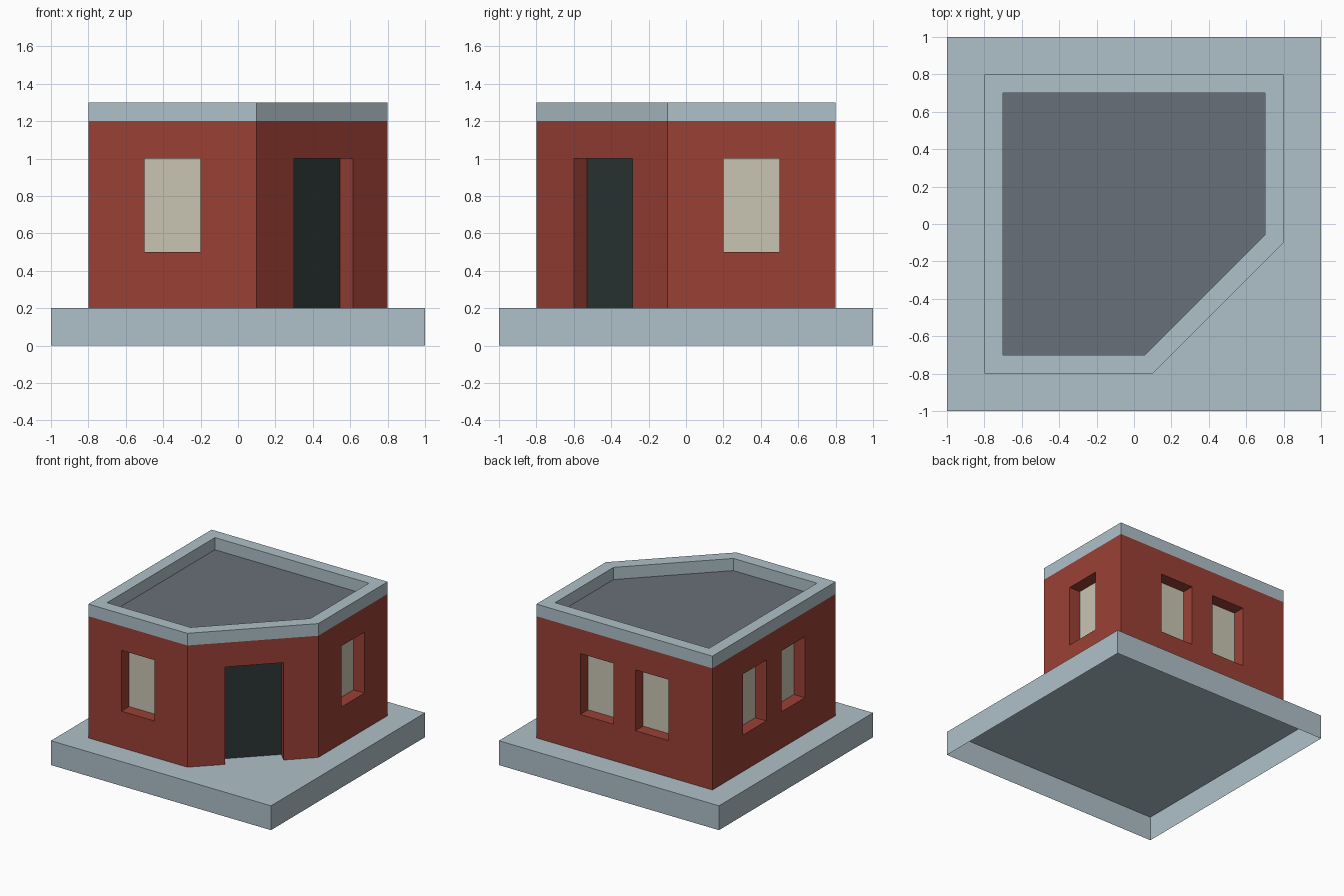
import bpy, bmesh
from mathutils import Vector

if "Cube" in bpy.data.objects:
    bpy.data.objects.remove(bpy.data.objects["Cube"])


def material(name, hex_code):
    def lin(c):
        return c / 12.92 if c <= 0.04045 else ((c + 0.055) / 1.055) ** 2.4
    m = bpy.data.materials.new(name)
    rgb = [lin(int(hex_code[i:i + 2], 16) / 255) for i in (0, 2, 4)]
    m.diffuse_color = (*rgb, 1)
    m.use_nodes = True
    m.node_tree.nodes["Principled BSDF"].inputs["Base Color"].default_value = m.diffuse_color
    return m


STONE = material("pale blue stone", "AFC1C9")
BRICK = material("red brick", "9A4035")
ROOF = material("dark grey roof", "697078")
GLASS = material("cream window", "C9C5B3")
DOOR = material("black door", "2C3535")

BASE_Z, WALL_Z, TOP_Z, DEPTH = 0.2, 1.2, 1.3, 0.1
OUTER = [(-0.8, -0.8), (0.1, -0.8), (0.8, -0.1), (0.8, 0.8), (-0.8, 0.8)]
INNER = [(-0.7, -0.7), (0.059, -0.7), (0.7, -0.059), (0.7, 0.7), (-0.7, 0.7)]


def finish(bm, name, *mats):
    bmesh.ops.remove_doubles(bm, verts=bm.verts[:], dist=1e-5)
    mesh = bpy.data.meshes.new(name)
    bm.to_mesh(mesh)
    bm.free()
    for m in mats:
        mesh.materials.append(m)
    ob = bpy.data.objects.new(name, mesh)
    bpy.context.collection.objects.link(ob)


def add_face(bm, pts, mat=0):
    f = bm.faces.new([bm.verts.new(p) for p in pts])
    f.material_index = mat


def edges_of(loop):
    return zip(loop, loop[1:] + loop[:1])


# Base slab, open underneath
bm = bmesh.new()
bmesh.ops.create_cube(bm, size=2)
for v in bm.verts:
    v.co.z = BASE_Z if v.co.z > 0 else 0
bmesh.ops.delete(bm, geom=[f for f in bm.faces if f.normal.z < -0.5],
                 context='FACES_ONLY')
finish(bm, "base_slab", STONE)


def build_wall(name, a, b, openings):
    """Wall from a to b; each opening (s0, s1, z0, z1, material) is recessed."""
    bm = bmesh.new()
    a, b = Vector((*a, 0)), Vector((*b, 0))
    length = (b - a).length
    d = (b - a) / length
    n = Vector((d.y, -d.x, 0))

    def rect(s0, s1, z0, z1, back=0.0):
        return [a + d * s - n * back + Vector((0, 0, z))
                for s, z in ((s0, z0), (s1, z0), (s1, z1), (s0, z1))]

    cols = sorted({0, length, *(s for o in openings for s in o[:2])})
    rows = sorted({BASE_Z, WALL_Z, *(z for o in openings for z in o[2:4])})
    for s0, s1 in zip(cols, cols[1:]):
        for z0, z1 in zip(rows, rows[1:]):
            if not any(o[:4] == (s0, s1, z0, z1) for o in openings):
                add_face(bm, rect(s0, s1, z0, z1))
    # Reveals and recessed panes
    for s0, s1, z0, z1, mat in openings:
        p, q = rect(s0, s1, z0, z1), rect(s0, s1, z0, z1, DEPTH)
        for i in range(4):
            if i == 0 and z0 == BASE_Z:
                continue  # door niche stands directly on the slab
            j = (i + 1) % 4
            add_face(bm, [p[i], p[j], q[j], q[i]])
        add_face(bm, q, mat)
    finish(bm, name, BRICK, GLASS, DOOR)


def window(s):
    return (s, s + 0.3, 0.5, 1.0, 1)


# Brick walls, counter-clockwise from the front
walls = {
    "front_wall": [window(0.3)],
    "corner_door_wall": [(0.283, 0.728, BASE_Z, 1.0, 2)],
    "right_wall": [window(0.3)],
    "back_wall": [window(0.4), window(0.9)],
    "left_wall": [window(0.4), window(0.9)],
}
for (name, openings), (a, b) in zip(walls.items(), edges_of(OUTER)):
    build_wall(name, a, b, openings)

# Parapet: outer band, top rim and inner band
bm = bmesh.new()
for (a, b), (c, d) in zip(edges_of(OUTER), edges_of(INNER)):
    add_face(bm, [(*a, WALL_Z), (*b, WALL_Z), (*b, TOP_Z), (*a, TOP_Z)])
    add_face(bm, [(*a, TOP_Z), (*b, TOP_Z), (*d, TOP_Z), (*c, TOP_Z)])
    add_face(bm, [(*d, WALL_Z), (*c, WALL_Z), (*c, TOP_Z), (*d, TOP_Z)])
finish(bm, "parapet", STONE)

# Flat roof sunk inside the parapet
bm = bmesh.new()
add_face(bm, [(*p, WALL_Z) for p in INNER])
finish(bm, "flat_roof", ROOF)
